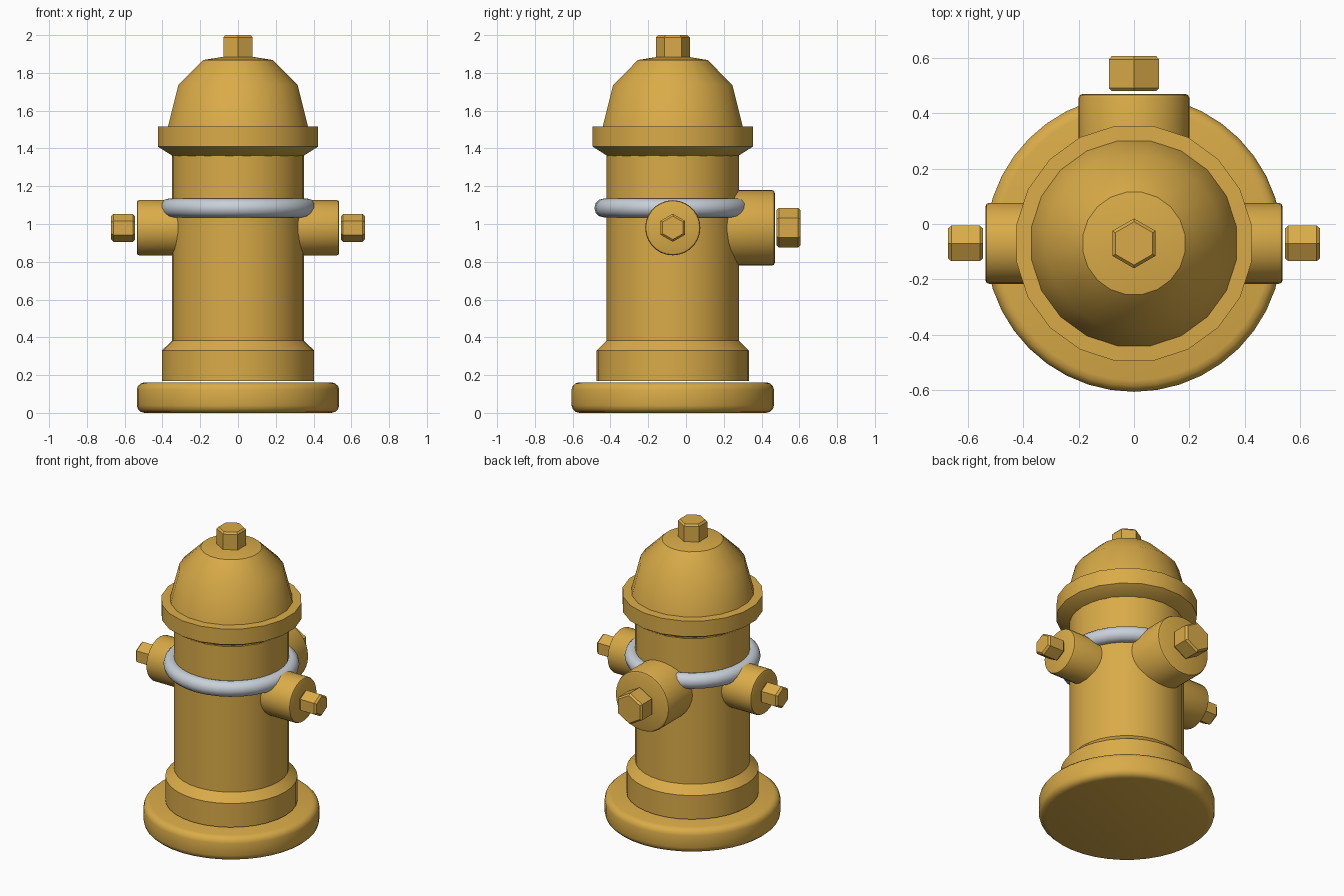
import bpy, bmesh, math
from mathutils import Matrix, Vector

if "Cube" in bpy.data.objects:
    bpy.data.objects.remove(bpy.data.objects["Cube"])

CY = -0.07  # y of the hydrant's vertical axis


def material(name, rgb):
    m = bpy.data.materials.new(name)
    m.diffuse_color = (*rgb, 1)
    m.use_nodes = True
    m.node_tree.nodes["Principled BSDF"].inputs["Base Color"].default_value = m.diffuse_color
    return m


yellow = material("hydrant_yellow", (0.70, 0.41, 0.065))
silver = material("silver_grey", (0.58, 0.63, 0.69))


def finish(obj, mat, angle=35):
    obj.data.materials.append(mat)
    bpy.ops.object.select_all(action='DESELECT')
    obj.select_set(True)
    bpy.context.view_layer.objects.active = obj
    bpy.ops.object.shade_smooth_by_angle(angle=math.radians(angle))


def lathe(name, profile, sides, matrix, mat=yellow, phase=0.0, angle=35):
    """Spin (radius, height) points around local z, with flat end caps."""
    bm = bmesh.new()
    rings = []
    for r, h in profile:
        rings.append([bm.verts.new((r * math.cos(phase + 2 * math.pi * i / sides),
                                    r * math.sin(phase + 2 * math.pi * i / sides), h))
                      for i in range(sides)])
    for a, b in zip(rings, rings[1:]):
        for i in range(sides):
            j = (i + 1) % sides
            bm.faces.new((a[i], a[j], b[j], b[i]))
    bm.faces.new(rings[0][::-1])
    bm.faces.new(rings[-1])
    bm.transform(matrix)
    bmesh.ops.recalc_face_normals(bm, faces=bm.faces)
    me = bpy.data.meshes.new(name)
    bm.to_mesh(me)
    bm.free()
    obj = bpy.data.objects.new(name, me)
    bpy.context.collection.objects.link(obj)
    finish(obj, mat, angle)
    return obj


def rod(r, h0, h1, b):
    """Cylinder profile with chamfered outer end."""
    return [(r, h0), (r, h1 - b), (r - b * 0.3, h1 - b * 0.3), (r - b, h1)]


def nut(r, h0, h1, b=0.012):
    return [(r - b, h0), (r, h0 + b), (r, h1 - b), (r - b, h1)]


axis = Matrix.Translation((0, CY, 0))

# round foot
lathe("base", [(0.495, 0.0), (0.515, 0.006), (0.53, 0.02), (0.536, 0.04), (0.536, 0.122),
               (0.53, 0.142), (0.515, 0.156), (0.495, 0.162)], 40, axis)

# collar and barrel
lathe("barrel", [(0.403, 0.17), (0.403, 0.33), (0.35, 0.382), (0.35, 1.38)], 32, axis)

# flange and bonnet
lathe("bonnet", [(0.345, 1.357), (0.43, 1.41), (0.43, 1.515), (0.375, 1.517), (0.32, 1.735),
                 (0.187, 1.868), (0.08, 1.885)], 20, axis, phase=math.pi / 20)

# top nut
lathe("top_nut", nut(0.09, 1.87, 2.0), 6, axis, phase=math.pi / 2)

# silver band
bpy.ops.mesh.primitive_torus_add(major_segments=32, minor_segments=12, major_radius=0.365,
                                 minor_radius=0.05, location=(0, CY, 1.085))
band = bpy.context.object
band.name = "band"
finish(band, silver, 60)

# side outlets and their nuts
for label, s in (("right", 1), ("left", -1)):
    m = Matrix.Translation((0, CY, 0.98)) @ Matrix.Rotation(s * math.pi / 2, 4, 'Y')
    lathe(label + "_outlet", rod(0.146, 0.25, 0.536, 0.012), 28, m)
    lathe(label + "_nut", nut(0.074, 0.545, 0.672), 6, m)

# larger back outlet and nut
m = Matrix.Translation((0, 0, 0.98)) @ Matrix.Rotation(-math.pi / 2, 4, 'X')
lathe("back_outlet", rod(0.2, 0.15, 0.47, 0.015), 32, m)
lathe("back_nut", nut(0.105, 0.48, 0.606), 6, m, phase=math.pi / 2)
